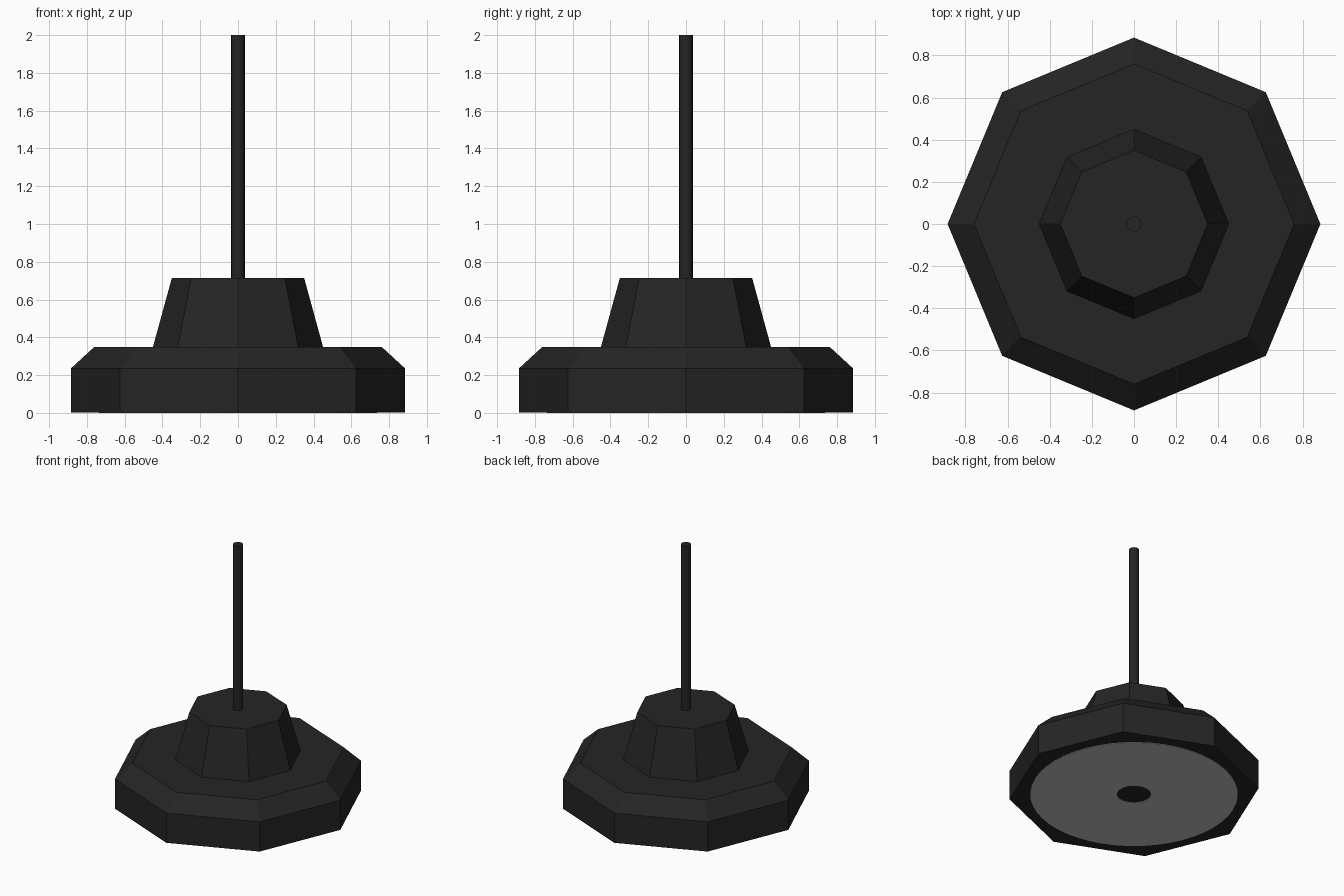
import bpy, bmesh, math

if "Cube" in bpy.data.objects:
    bpy.data.objects.remove(bpy.data.objects["Cube"])


def material(name, v):
    m = bpy.data.materials.new(name)
    m.diffuse_color = (v, v, v, 1)
    m.use_nodes = True
    m.node_tree.nodes["Principled BSDF"].inputs["Base Color"].default_value = m.diffuse_color
    return m


black = material("black_rubber", 0.018)
grey = material("light_grey_pad", 0.53)


def make_object(name, bm, mat):
    bmesh.ops.recalc_face_normals(bm, faces=bm.faces)
    me = bpy.data.meshes.new(name)
    bm.to_mesh(me)
    bm.free()
    me.materials.append(mat)
    ob = bpy.data.objects.new(name, me)
    bpy.context.collection.objects.link(ob)
    return ob


def lathe(name, profile, sides, mat, closed=False):
    """Stack rings of (radius, z); cap the ends, or join them when closed."""
    bm = bmesh.new()
    rings = [[bm.verts.new((r * math.cos(math.tau * i / sides),
                            r * math.sin(math.tau * i / sides), z))
              for i in range(sides)] for r, z in profile]
    pairs = list(zip(rings, rings[1:]))
    if closed:
        pairs.append((rings[-1], rings[0]))
    else:
        bm.faces.new(rings[0])
        bm.faces.new(rings[-1])
    for a, b in pairs:
        for i in range(sides):
            j = (i + 1) % sides
            bm.faces.new((a[i], a[j], b[j], b[i]))
    return make_object(name, bm, mat)


# Stepped octagonal foot with chamfered rim and tapered hub
lathe("base", [(0.885, 0.003), (0.885, 0.235), (0.76, 0.35),
               (0.45, 0.35), (0.35, 0.715)], 8, black)

# Thin upright rod
rod = lathe("rod", [(0.036, 0.70), (0.036, 2.0)], 16, black)

# Flat ring on the underside, open in the middle
lathe("underside_ring", [(0.735, 0.0), (0.735, 0.004),
                         (0.12, 0.004), (0.12, 0.0)], 48, grey, closed=True)

# Round shading on the rod
bpy.context.view_layer.objects.active = rod
rod.select_set(True)
bpy.ops.object.shade_smooth_by_angle()
